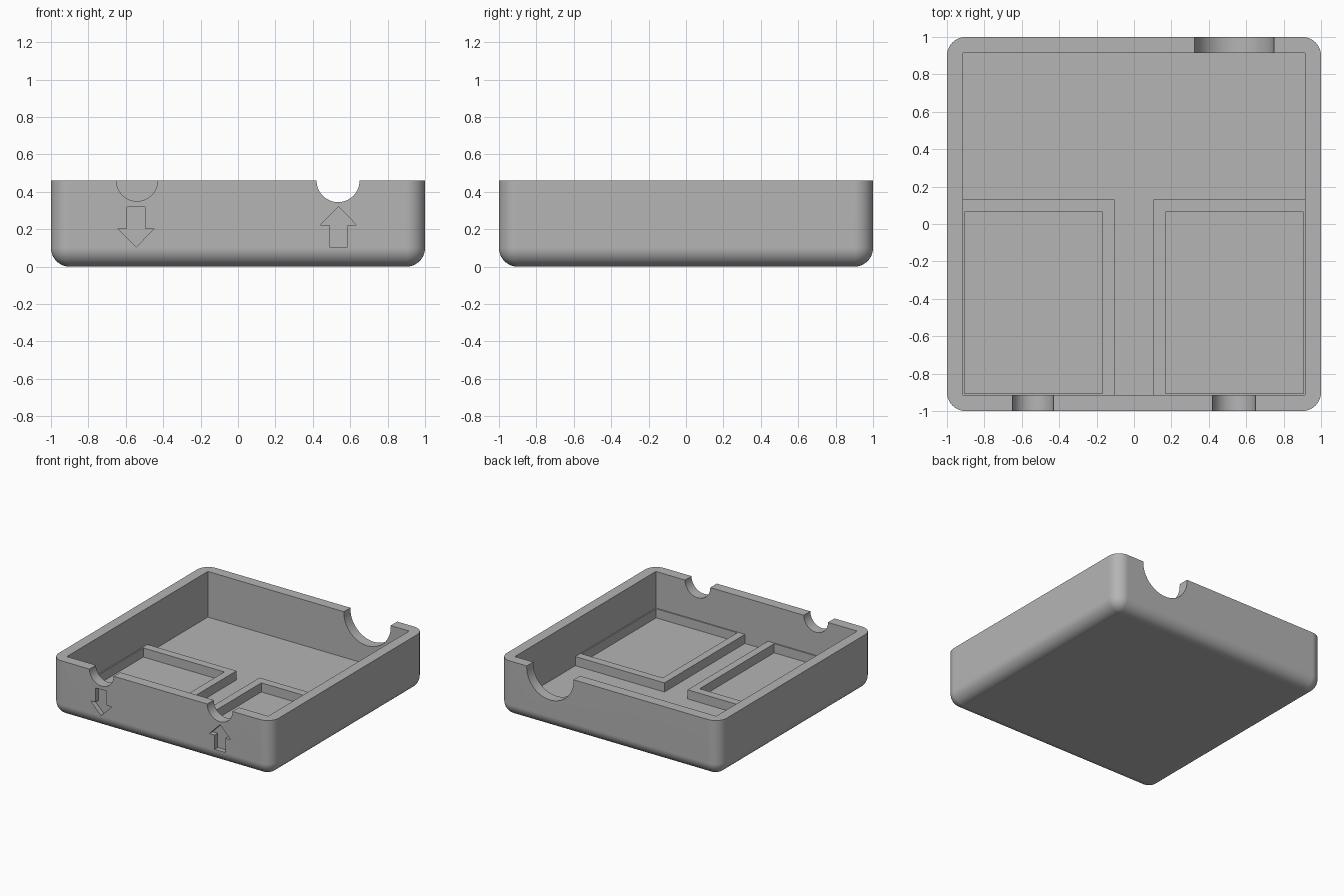
import bpy, bmesh, math
from mathutils import Matrix, Vector

HEIGHT, ROUND = 0.46, 0.1
INNER, FLOOR = 0.915, 0.085
FRAME_TOP = 0.16

cube = bpy.data.objects.get("Cube")
if cube:
    bpy.data.objects.remove(cube, do_unlink=True)

grey = bpy.data.materials.new("plain grey")
grey.use_nodes = True
colour = (0.46, 0.46, 0.46, 1)
grey.diffuse_color = colour
grey.node_tree.nodes["Principled BSDF"].inputs["Base Color"].default_value = colour


def to_object(name, bm):
    bmesh.ops.recalc_face_normals(bm, faces=bm.faces)
    mesh = bpy.data.meshes.new(name)
    bm.to_mesh(mesh)
    bm.free()
    mesh.materials.append(grey)
    obj = bpy.data.objects.new(name, mesh)
    bpy.context.collection.objects.link(obj)
    return obj


def box(name, low, high, rounding=0):
    low, high = Vector(low), Vector(high)
    bm = bmesh.new()
    bmesh.ops.create_cube(bm, size=1, matrix=Matrix.LocRotScale(
        (low + high) / 2, None, high - low))
    if rounding:
        # Round everything except the rim
        edges = [e for e in bm.edges
                 if min(v.co.z for v in e.verts) < high.z - 0.01]
        bmesh.ops.bevel(bm, geom=edges, offset=rounding, segments=10,
                        profile=0.5, affect='EDGES')
    return to_object(name, bm)


def cylinder_y(name, x, y, z, radius):
    bm = bmesh.new()
    bmesh.ops.create_cone(
        bm, cap_ends=True, segments=64, radius1=radius, radius2=radius, depth=0.24,
        matrix=Matrix.Translation((x, y, z)) @ Matrix.Rotation(math.pi / 2, 4, 'X'))
    return to_object(name, bm)


def arrow(name, x, tip, direction):
    # Half outline: sideways distance, distance back from the tip
    half = [(0.097, 0.098), (0.049, 0.098), (0.049, 0.215)]
    outline = [(0, 0)] + half + [(-u, v) for u, v in reversed(half)]
    bm = bmesh.new()
    face = bm.faces.new([bm.verts.new((x + u, -1.1, tip - direction * v))
                         for u, v in outline])
    ext = bmesh.ops.extrude_face_region(bm, geom=[face])["geom"]
    bmesh.ops.translate(bm, vec=(0, 0.14, 0),
                        verts=[g for g in ext if isinstance(g, bmesh.types.BMVert)])
    return to_object(name, bm)


def activate(obj):
    bpy.ops.object.select_all(action='DESELECT')
    obj.select_set(True)
    bpy.context.view_layer.objects.active = obj


def cut(obj, cutters):
    activate(obj)
    for cutter in cutters:
        mod = obj.modifiers.new("cut", 'BOOLEAN')
        mod.operation = 'DIFFERENCE'
        mod.solver = 'EXACT'
        mod.object = cutter
        bpy.ops.object.modifier_apply(modifier=mod.name)
        bpy.data.objects.remove(cutter, do_unlink=True)


# Tray with rounded underside, cavity, cable notches and engraved arrows
tray = box("tray", (-1, -1, 0), (1, 1, HEIGHT), ROUND)
cut(tray, [
    box("cavity", (-INNER, -INNER, FLOOR), (INNER, INNER, 1)),
    cylinder_y("front_notch_a", -0.54, -0.96, HEIGHT, 0.11),
    cylinder_y("front_notch_b", 0.535, -0.96, HEIGHT, 0.115),
    cylinder_y("back_notch", 0.535, 0.96, HEIGHT - 0.01, 0.213),
    arrow("down_arrow", -0.545, 0.105, -1),
    arrow("up_arrow", 0.537, 0.32, 1),
])
activate(tray)
bpy.ops.object.shade_smooth_by_angle(angle=math.radians(30))
weighted = tray.modifiers.new("even shading", 'WEIGHTED_NORMAL')
weighted.keep_sharp = True

# Low retaining frames on the floor, slightly embedded in floor and walls
for name, side in (("right_frame", -1), ("left_frame", 1)):
    xs = sorted((side * 0.105, side * 0.93))
    holes = sorted((side * 0.168, side * 0.905))
    frame = box(name, (xs[0], -0.93, FLOOR - 0.02), (xs[1], 0.13, FRAME_TOP))
    cut(frame, [box("pocket", (holes[0], -0.905, 0), (holes[1], 0.063, 0.3))])
